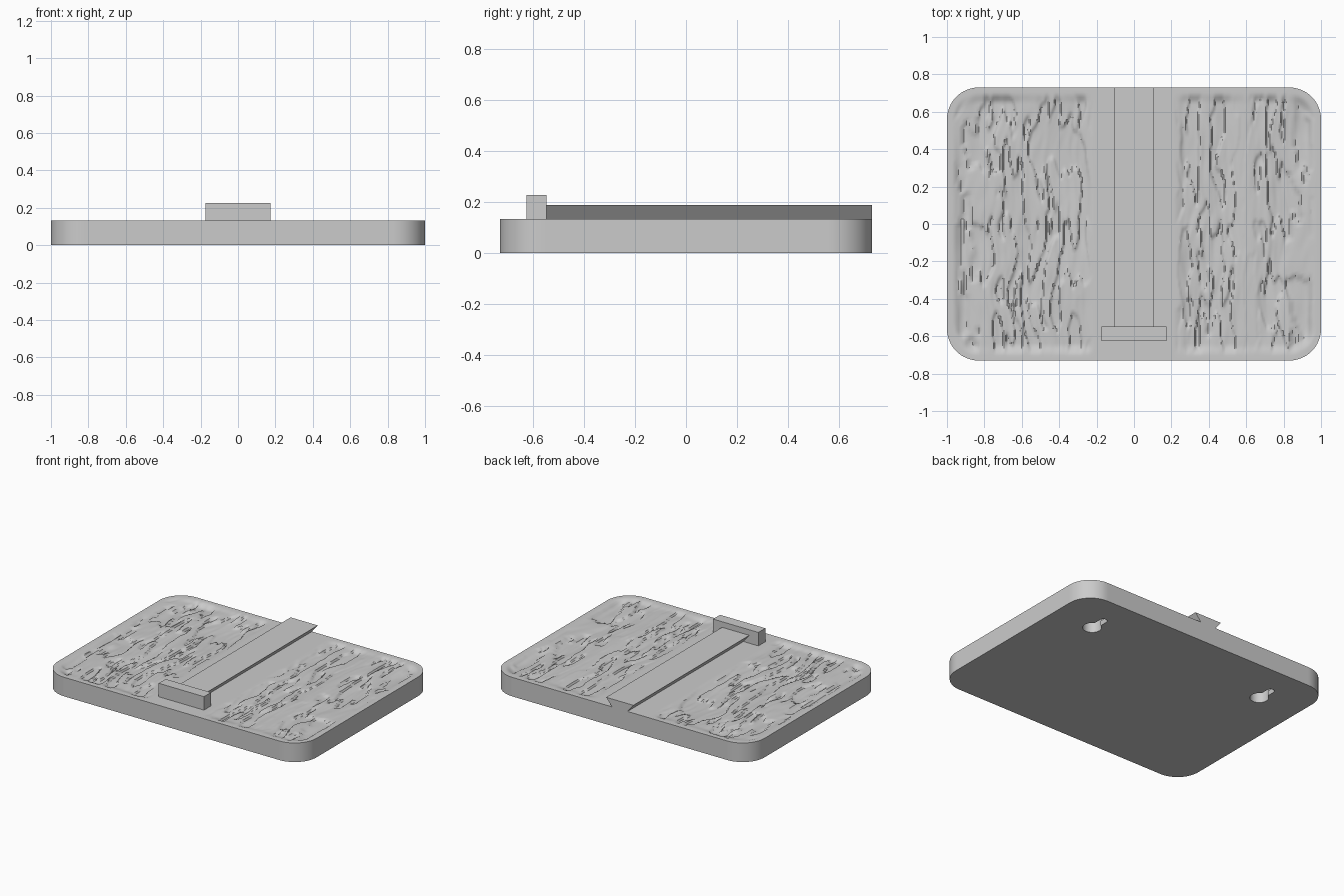
import bpy, bmesh, math
from mathutils import Vector, noise

cube = bpy.data.objects.get("Cube")
if cube:
    bpy.data.objects.remove(cube)

HX, HY, TOP, R = 1.0, 0.73, 0.133, 0.17

grey = bpy.data.materials.new("plain grey")
grey.use_nodes = True
colour = (0.6, 0.6, 0.6, 1)
grey.diffuse_color = colour
grey.node_tree.nodes["Principled BSDF"].inputs["Base Color"].default_value = colour


def make_object(name, bm):
    bmesh.ops.recalc_face_normals(bm, faces=bm.faces)
    mesh = bpy.data.meshes.new(name)
    bm.to_mesh(mesh)
    bm.free()
    mesh.materials.append(grey)
    obj = bpy.data.objects.new(name, mesh)
    bpy.context.collection.objects.link(obj)
    return obj


def prism(name, points, along):
    """Extrude a closed outline along a vector."""
    bm = bmesh.new()
    face = bm.faces.new([bm.verts.new(p) for p in points])
    new = bmesh.ops.extrude_face_region(bm, geom=[face])["geom"]
    verts = [v for v in new if isinstance(v, bmesh.types.BMVert)]
    bmesh.ops.translate(bm, verts=verts, vec=along)
    return make_object(name, bm)


def ramp(a, b, t):
    t = min(max((t - a) / (b - a), 0), 1)
    return t * t * (3 - 2 * t)


def half_depth(x):
    """Half depth of the rounded outline at x."""
    d = max(abs(x) - (HX - R), 0)
    return HY - R + math.sqrt(max(R * R - d * d, 0))


def relief(x, y):
    """Depth of the bark-like carving, streaked along y."""
    qx, qy = max(abs(x) - HX + R, 0), max(abs(y) - HY + R, 0)
    edge = min(HX - abs(x), HY - abs(y))
    if qx and qy:
        edge = R - math.hypot(qx, qy)
    mask = ramp(0.03, 0.085, edge) * ramp(0.21, 0.29, abs(x))
    if mask == 0:
        return 0
    if x > 0:
        mask *= 1 - 0.8 * ramp(0.09, 0.02, abs(x - 0.6 + 0.05 * y))
    warp = x + 0.04 * noise.noise(Vector((x * 3, y * 4, 5)))
    broad = noise.noise(Vector((warp * 7, y * 1.8, 1)))
    streak = noise.noise(Vector((warp * 17, y * 3.5, 7)))
    fine = noise.noise(Vector((warp * 36, y * 7, 3)))
    cliff = ramp(-0.03, 0.06, streak + 0.35 * fine)
    depth = 0.3 + 0.5 * broad + 0.4 * cliff + 0.15 * fine
    return 0.027 * mask * min(max(depth, 0), 1)


# Plate: carved top surface, closed by straight sides and a flat bottom
arc = [HX - R + R * math.sin(math.pi / 2 * i / 16) for i in range(17)]
count = 210
inner = [(HX - R) * (2 * i / count - 1) for i in range(1, count)]
columns = [-x for x in reversed(arc)] + inner + arc
rows = 110
bm = bmesh.new()
grid = []
for x in columns:
    ys = [half_depth(x) * (2 * j / rows - 1) for j in range(rows + 1)]
    grid.append([bm.verts.new((x, y, TOP - relief(x, y))) for y in ys])
for a, b in zip(grid, grid[1:]):
    for j in range(rows):
        bm.faces.new((a[j], b[j], b[j + 1], a[j + 1]))
rim = [c[0] for c in grid] + grid[-1][1:-1] + [c[-1] for c in reversed(grid)] + grid[0][-2:0:-1]
base = [bm.verts.new((v.co.x, v.co.y, 0)) for v in rim]
for i in range(len(rim)):
    k = (i + 1) % len(rim)
    bm.faces.new((rim[i], rim[k], base[k], base[i]))
bm.faces.new(base)
plate = make_object("plate", bm)


# Keyhole hanging slots cut into the underside near the back
def keyhole(x, y, radius, slot, length, z):
    """Round hole with a narrower round-ended slot towards the back."""
    start = math.asin(slot / radius)
    pts = []
    for i in range(29):
        a = math.pi / 2 + start + (2 * math.pi - 2 * start) * i / 28
        pts.append((x + radius * math.cos(a), y + radius * math.sin(a), z))
    for i in range(9):
        a = math.pi * i / 8
        pts.append((x + slot * math.cos(a), y + length + slot * math.sin(a), z))
    return pts


for side, word in ((-1, "right"), (1, "left")):
    cutters = (("mouth", 0.025, -0.02, 0.06), ("pocket", 0.05, 0.035, 0.045))
    for part, slot, z, height in cutters:
        radius = 0.06 if part == "mouth" else 0.0605
        cutter = prism(f"{word}_keyhole_{part}_cutter",
                       keyhole(side * 0.69, 0.41, radius, slot, 0.11, z), (0, 0, height))
        cutter.hide_render = True
        cutter.hide_set(True)
        cut = plate.modifiers.new(f"{word} {part}", "BOOLEAN")
        cut.operation, cut.solver, cut.object = "DIFFERENCE", "EXACT", cutter

# Apply the cuts, then remove the cutters
bpy.context.view_layer.update()
cut_mesh = bpy.data.meshes.new_from_object(plate.evaluated_get(bpy.context.evaluated_depsgraph_get()))
plate.modifiers.clear()
plate.data = cut_mesh
for obj in [o for o in bpy.data.objects if o.name.endswith("_cutter")]:
    bpy.data.objects.remove(obj)
bpy.ops.object.select_all(action="DESELECT")
plate.select_set(True)
bpy.context.view_layer.objects.active = plate
bpy.ops.object.shade_smooth_by_angle(angle=math.radians(35))

# Dovetail rail, wider at the top, running to the back edge
front = -0.548
dovetail = [(-0.06, TOP), (0.06, TOP), (0.105, 0.188), (-0.105, 0.188)]
prism("dovetail_rail", [(x, front, z) for x, z in dovetail], (0, HY - front, 0))

# End stop across the front of the rail
stop = [(-0.175, TOP), (0.175, TOP), (0.175, 0.227), (-0.175, 0.227)]
prism("end_stop", [(x, front, z) for x, z in stop], (0, -0.077, 0))
